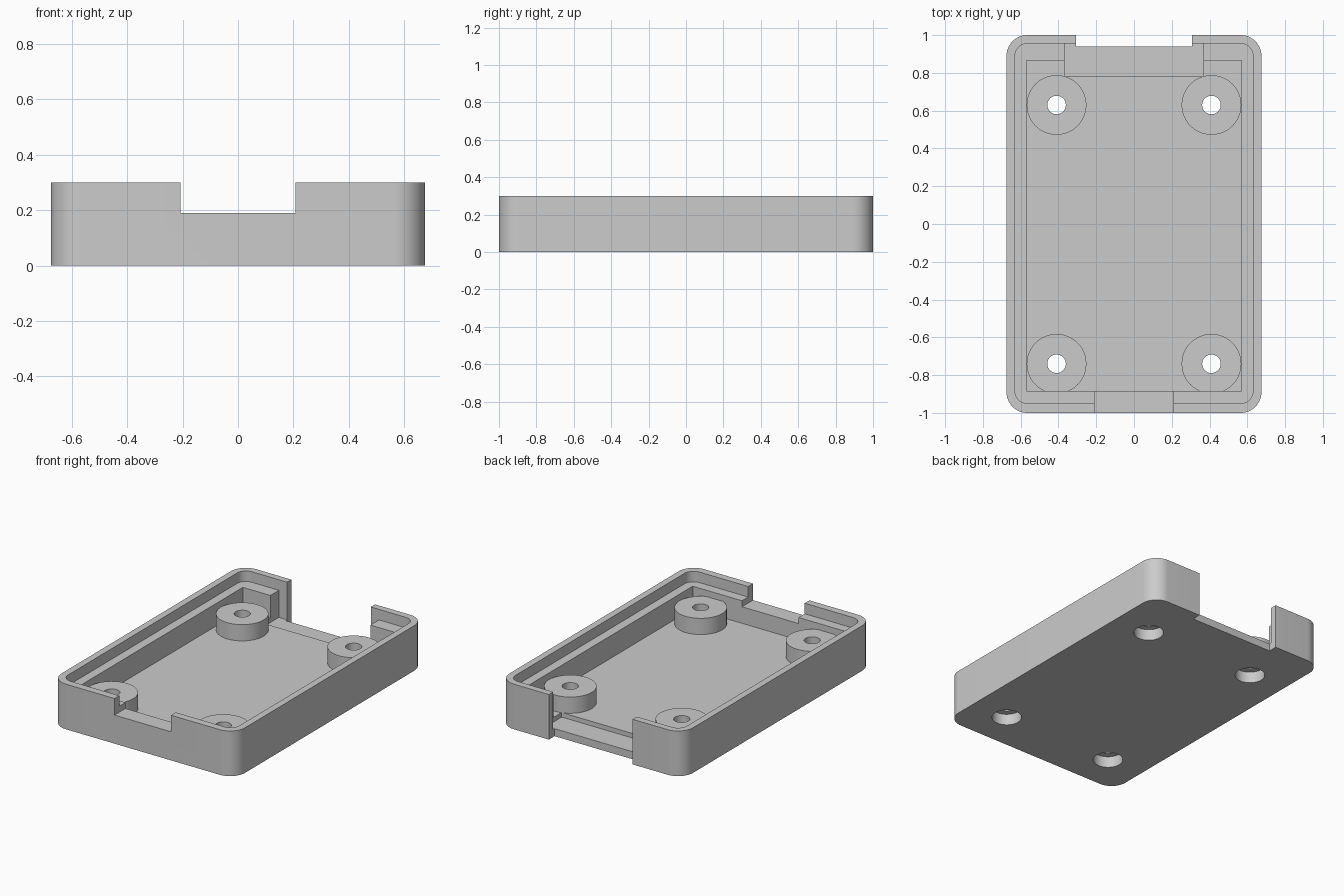
import bpy, bmesh, math

if "Cube" in bpy.data.objects:
    bpy.data.objects.remove(bpy.data.objects["Cube"])

grey = bpy.data.materials.new("light_grey_plastic")
grey.use_nodes = True
grey.diffuse_color = (0.6, 0.6, 0.6, 1)
grey.node_tree.nodes["Principled BSDF"].inputs["Base Color"].default_value = (0.6, 0.6, 0.6, 1)


def make(name, bm):
    bmesh.ops.recalc_face_normals(bm, faces=bm.faces)
    mesh = bpy.data.meshes.new(name)
    bm.to_mesh(mesh)
    bm.free()
    mesh.materials.append(grey)
    obj = bpy.data.objects.new(name, mesh)
    bpy.context.scene.collection.objects.link(obj)
    return obj


def box(name, xs, ys, zs, radius=0):
    """Box between limits, with optional rounded vertical corners."""
    bm = bmesh.new()
    bmesh.ops.create_cube(bm, size=1)
    for v in bm.verts:
        v.co = [lim[0] if c < 0 else lim[1] for c, lim in zip(v.co, (xs, ys, zs))]
    if radius:
        upright = [e for e in bm.edges
                   if abs(e.verts[0].co.z - e.verts[1].co.z) > 0.01]
        bmesh.ops.bevel(bm, geom=upright, offset=radius, segments=12,
                        profile=0.5, affect='EDGES')
    return make(name, bm)


def cylinder(name, x, y, zs, radius):
    bm = bmesh.new()
    bmesh.ops.create_cone(bm, cap_ends=True, segments=48, radius1=radius,
                          radius2=radius, depth=zs[1] - zs[0])
    bmesh.ops.translate(bm, vec=(x, y, (zs[0] + zs[1]) / 2), verts=bm.verts)
    return make(name, bm)


def combine(target, tool, operation):
    """Apply a boolean and discard the tool."""
    tool.hide_render = True
    mod = target.modifiers.new("bool", 'BOOLEAN')
    mod.operation, mod.object, mod.solver = operation, tool, 'EXACT'
    graph = bpy.context.evaluated_depsgraph_get()
    result = bpy.data.meshes.new_from_object(target.evaluated_get(graph))
    target.modifiers.clear()
    target.data = result
    bpy.data.objects.remove(tool)


TOP = 0.3
ABOVE = 0.5
FLOOR = 0.08

# Rounded outer body, lid recess, main cavity and connector pocket
tray = box("enclosure_tray", (-0.675, 0.675), (-1, 1), (0, TOP), 0.11)
for cutter in (
    box("lid_recess", (-0.63, 0.63), (-0.95, 0.955), (0.23, ABOVE), 0.065),
    box("cavity", (-0.57, 0.57), (-0.885, 0.865), (FLOOR, ABOVE)),
    box("connector_pocket", (-0.368, 0.368), (0.78, 0.955), (0.05, ABOVE)),
    box("back_opening", (-0.308, 0.308), (0.94, 1.2), (-0.2, ABOVE)),
    box("front_notch", (-0.208, 0.208), (-1.2, -0.8), (0.19, ABOVE)),
):
    combine(tray, cutter, 'DIFFERENCE')

# Four screw bosses, each with a through hole and a counterbore underneath
spots = [(x, y) for x in (-0.41, 0.41) for y in (-0.74, 0.63)]
for x, y in spots:
    combine(tray, cylinder("boss", x, y, (0.04, 0.188), 0.158), 'UNION')
for x, y in spots:
    combine(tray, cylinder("screw_hole", x, y, (-0.2, ABOVE), 0.049), 'DIFFERENCE')
    combine(tray, cylinder("counterbore", x, y, (-0.2, 0.075), 0.092), 'DIFFERENCE')

# Smooth the round walls, keep the edges crisp
bpy.ops.object.select_all(action='DESELECT')
tray.select_set(True)
bpy.context.view_layer.objects.active = tray
bpy.ops.object.shade_smooth_by_angle(angle=math.radians(30))
